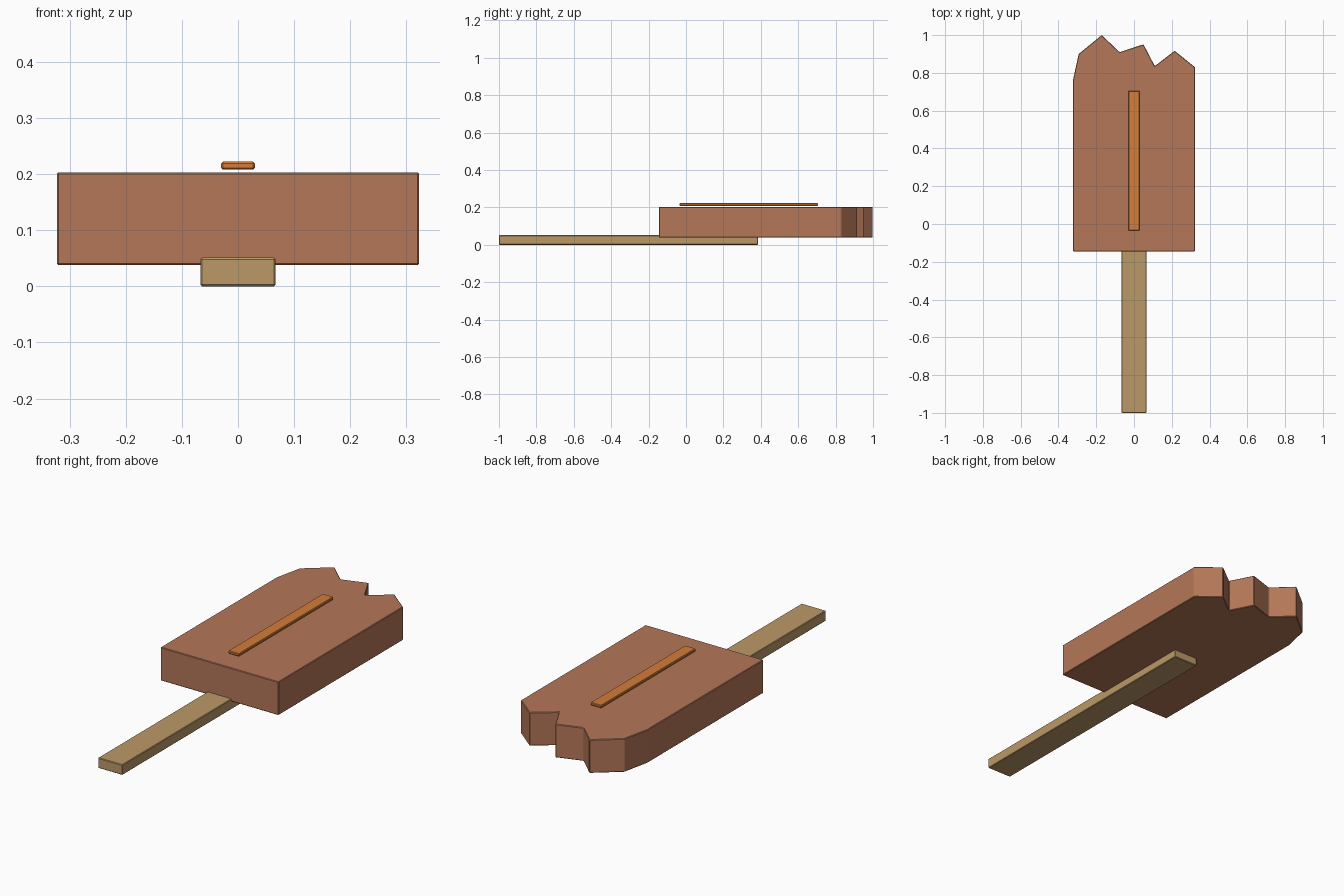
import bpy
import bmesh

cube = bpy.data.objects.get("Cube")
if cube:
    bpy.data.objects.remove(cube, do_unlink=True)


def make_material(name, rgb):
    mat = bpy.data.materials.new(name)
    mat.use_nodes = True
    mat.diffuse_color = (*rgb, 1)
    mat.node_tree.nodes["Principled BSDF"].inputs["Base Color"].default_value = (*rgb, 1)
    return mat


def slab(name, outline, bottom, top, mat):
    """Extrude a flat outline upwards and soften its edges slightly."""
    bm = bmesh.new()
    face = bm.faces.new([bm.verts.new((x, y, bottom)) for x, y in outline])
    result = bmesh.ops.extrude_face_region(bm, geom=[face])
    for item in result["geom"]:
        if isinstance(item, bmesh.types.BMVert):
            item.co.z = top
    bmesh.ops.recalc_face_normals(bm, faces=bm.faces)
    mesh = bpy.data.meshes.new(name)
    bm.to_mesh(mesh)
    bm.free()
    mesh.materials.append(mat)
    obj = bpy.data.objects.new(name, mesh)
    bpy.context.collection.objects.link(obj)
    bevel = obj.modifiers.new("edge_softening", "BEVEL")
    bevel.width = 0.003
    bevel.segments = 1
    bevel.limit_method = "ANGLE"
    return obj


def rectangle(half_width, front, back):
    return [(-half_width, front), (half_width, front),
            (half_width, back), (-half_width, back)]


chocolate = make_material("chocolate_brown", (0.456, 0.184, 0.098))
caramel = make_material("caramel_orange", (0.66, 0.205, 0.042))
wood = make_material("pale_wood", (0.50, 0.319, 0.136))

# Ice bar with a jagged bitten end
bitten_outline = [(-0.323, -0.145), (0.323, -0.145), (0.323, 0.83),
                  (0.215, 0.917), (0.11, 0.836), (0.05, 0.951),
                  (-0.076, 0.91), (-0.171, 1.0), (-0.293, 0.9), (-0.323, 0.762)]
slab("ice_bar", bitten_outline, 0.038, 0.203, chocolate)

# Wooden stick under the bar
slab("stick", rectangle(0.067, -1.0, 0.385), 0.0, 0.051, wood)

# Thin strip along the top
slab("top_strip", rectangle(0.03, -0.035, 0.705), 0.208, 0.222, caramel)
